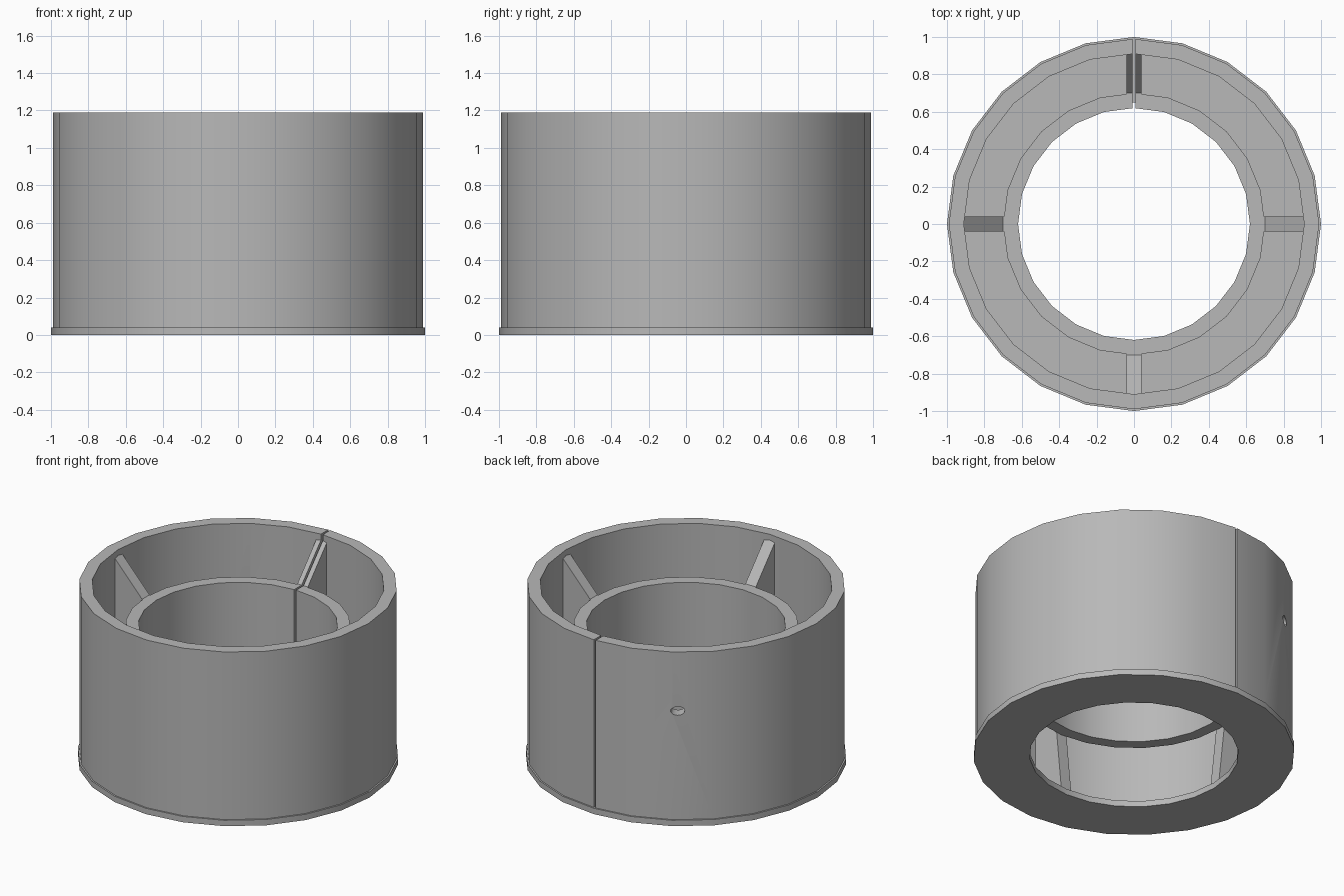
import bpy, bmesh
from math import radians, sin, cos, pi
from mathutils import Matrix

cube = bpy.data.objects.get("Cube")
if cube:
    bpy.data.objects.remove(cube, do_unlink=True)

SIDES = 24
BASE_TOP = 0.04
TOP = 1.19

grey = bpy.data.materials.new("matte_grey")
grey.use_nodes = True
colour = (0.48, 0.48, 0.48, 1)
grey.diffuse_color = colour
grey.node_tree.nodes["Principled BSDF"].inputs["Base Color"].default_value = colour


def make_object(name, bm):
    bmesh.ops.recalc_face_normals(bm, faces=bm.faces)
    mesh = bpy.data.meshes.new(name)
    bm.to_mesh(mesh)
    bm.free()
    mesh.materials.append(grey)
    obj = bpy.data.objects.new(name, mesh)
    bpy.context.collection.objects.link(obj)
    return obj


def activate(obj):
    bpy.ops.object.select_all(action='DESELECT')
    obj.select_set(True)
    bpy.context.view_layer.objects.active = obj


def ring(name, outer, inner, z0, z1):
    """Revolve a rectangular section into a ring."""
    section = [(outer, z0), (outer, z1), (inner, z1), (inner, z0)]
    bm = bmesh.new()
    loops = []
    for i in range(SIDES):
        a = 2 * pi * i / SIDES
        loops.append([bm.verts.new((r * cos(a), r * sin(a), z)) for r, z in section])
    for i in range(SIDES):
        a, b = loops[i], loops[(i + 1) % SIDES]
        for k in range(4):
            n = (k + 1) % 4
            bm.faces.new((a[k], b[k], b[n], a[n]))
    return make_object(name, bm)


def rib(name, angle):
    """Upright web joining the inner ring, the outer wall and the base."""
    profile = [(0.655, 0.03), (0.70, 0.45), (0.69, 0.92), (0.70, 0.92),
               (0.91, 1.15), (0.91, 0.03)]
    bm = bmesh.new()
    face = bm.faces.new([bm.verts.new((r, -0.04, z)) for r, z in profile])
    extruded = bmesh.ops.extrude_face_region(bm, geom=[face])
    moved = [v for v in extruded["geom"] if isinstance(v, bmesh.types.BMVert)]
    bmesh.ops.translate(bm, verts=moved, vec=(0, 0.08, 0))
    bmesh.ops.rotate(bm, verts=bm.verts, matrix=Matrix.Rotation(radians(angle), 3, 'Z'))
    return make_object(name, bm)


def cut(obj, cutter):
    mod = obj.modifiers.new("cut", 'BOOLEAN')
    mod.operation = 'DIFFERENCE'
    mod.solver = 'EXACT'
    mod.object = cutter
    activate(obj)
    bpy.ops.object.modifier_apply(modifier=mod.name)


# Rings
base_plate = ring("base_plate", 1.0, 0.65, 0, BASE_TOP)
outer_wall = ring("outer_wall", 0.99, 0.91, BASE_TOP, TOP)
inner_ring = ring("inner_ring", 0.70, 0.62, 0.45, 0.92)

# Ribs
ribs = {n: rib(n + "_rib", a) for n, a in
        (("left", 0), ("back", 90), ("right", 180), ("front", 270))}

# Narrow slit through the back of the wall, rib and inner ring
bm = bmesh.new()
bmesh.ops.create_cube(bm, size=1)
bmesh.ops.scale(bm, verts=bm.verts, vec=(0.014, 0.7, 2))
bmesh.ops.translate(bm, verts=bm.verts, vec=(0, 0.8, BASE_TOP + 1))
slit_cutter = make_object("slit_cutter", bm)

# Small oval hole in the back of the wall
bm = bmesh.new()
bmesh.ops.create_cone(bm, cap_ends=True, segments=16, radius1=1, radius2=1, depth=1)
place = (Matrix.Rotation(radians(122), 4, 'Z') @ Matrix.Translation((0.95, 0, 0.785))
         @ Matrix.Rotation(radians(90), 4, 'Y') @ Matrix.Diagonal((0.03, 0.044, 0.3, 1)))
bmesh.ops.transform(bm, matrix=place, verts=bm.verts)
hole_cutter = make_object("hole_cutter", bm)

for part in (outer_wall, inner_ring, ribs["back"]):
    cut(part, slit_cutter)
cut(outer_wall, hole_cutter)
for cutter in (slit_cutter, hole_cutter):
    bpy.data.objects.remove(cutter, do_unlink=True)

# Smooth round walls with sharp rims
for part in (base_plate, outer_wall, inner_ring):
    activate(part)
    bpy.ops.object.shade_smooth_by_angle(angle=radians(30))
